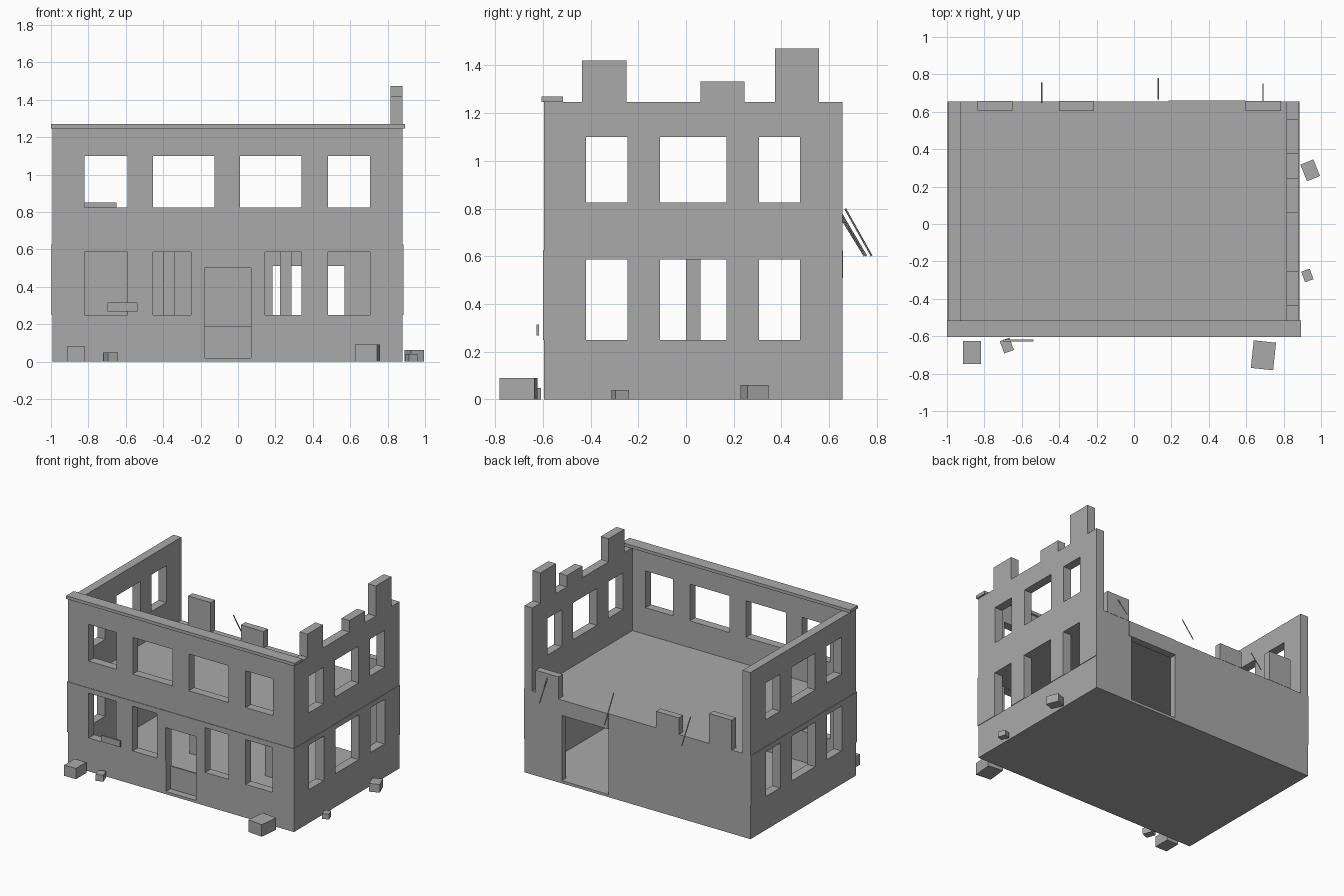
import bpy, bmesh, math
from mathutils import Matrix, Vector

if "Cube" in bpy.data.objects:
    bpy.data.objects.remove(bpy.data.objects["Cube"])

concrete = bpy.data.materials.new("concrete grey")
concrete.diffuse_color = (0.4, 0.4, 0.4, 1)
concrete.use_nodes = True
concrete.node_tree.nodes["Principled BSDF"].inputs["Base Color"].default_value = concrete.diffuse_color


def finish(name, bm):
    bmesh.ops.recalc_face_normals(bm, faces=bm.faces)
    me = bpy.data.meshes.new(name)
    bm.to_mesh(me)
    bm.free()
    me.materials.append(concrete)
    ob = bpy.data.objects.new(name, me)
    bpy.context.collection.objects.link(ob)
    return ob


def box(name, x, y, z, turn=0):
    """Box from (min, max) ranges, turned about its own vertical axis."""
    bm = bmesh.new()
    bmesh.ops.create_cube(bm, size=1)
    bm.transform(Matrix.Diagonal((x[1] - x[0], y[1] - y[0], z[1] - z[0], 1)))
    ob = finish(name, bm)
    ob.location = [(r[0] + r[1]) / 2 for r in (x, y, z)]
    ob.rotation_euler.z = math.radians(turn)
    return ob


def wall(name, axis, depth, solids, holes):
    """Upright slab: union of solid rectangles minus holes (u0, u1, z0, z1),
    running along axis and filling the depth range on the other axis."""
    rects = solids + holes
    us = sorted({v for r in rects for v in r[:2]})
    zs = sorted({v for r in rects for v in r[2:]})

    def inside(u, z, group):
        return any(r[0] < u < r[1] and r[2] < z < r[3] for r in group)

    def point(u, z, d):
        return (u, d, z) if axis == "x" else (d, u, z)

    bm = bmesh.new()
    for u0, u1 in zip(us, us[1:]):
        for z0, z1 in zip(zs, zs[1:]):
            u, z = (u0 + u1) / 2, (z0 + z1) / 2
            if inside(u, z, solids) and not inside(u, z, holes):
                bm.faces.new([bm.verts.new(point(a, b, depth[0])) for a, b in
                              ((u0, z0), (u1, z0), (u1, z1), (u0, z1))])
    bmesh.ops.remove_doubles(bm, verts=bm.verts, dist=1e-5)
    ext = bmesh.ops.extrude_face_region(bm, geom=bm.faces[:], use_keep_orig=True)
    moved = [g for g in ext["geom"] if isinstance(g, bmesh.types.BMVert)]
    shift = Vector(point(0, 0, depth[1] - depth[0]))
    bmesh.ops.translate(bm, verts=moved, vec=shift)
    return finish(name, bm)


def bar(name, a, b, r=0.004):
    """Thin rod between two points."""
    a, b = Vector(a), Vector(b)
    bm = bmesh.new()
    bmesh.ops.create_cone(bm, segments=6, radius1=r, radius2=r,
                          depth=(b - a).length, cap_ends=True)
    ob = finish(name, bm)
    ob.location = (a + b) / 2
    ob.rotation_euler = (b - a).to_track_quat("Z", "Y").to_euler()


# Overall sizes
L, R, F, B = -0.993, 0.88, -0.595, 0.655
T = 0.065                       # wall thickness
SILL, FLOOR, TOP = 0.25, 0.625, 1.247
LIP = 0.004                     # ground storey window band stands proud
LOW, HIGH = (SILL, 0.587), (0.825, 1.10)

# Floors
box("ground_floor", (L + 0.01, R - 0.01), (F + 0.01, B - 0.01), (0, 0.02))
box("upper_floor", (L + T, R - T), (F + T, B - 0.05), (0.59, FLOOR))

# Front wall in three bands with door and windows
door = (-0.18, 0.07, 0.02, 0.50)
low_front = [(a, b, *LOW) for a, b in
             ((-0.82, -0.59), (-0.455, -0.25), (0.145, 0.34), (0.48, 0.705))]
high_front = [(a, b, *HIGH) for a, b in
              ((-0.82, -0.59), (-0.455, -0.125), (0.01, 0.34), (0.48, 0.705))]
fx = (L + T, R - T)
wall("front_base", "x", (F, F + T), [(*fx, 0, SILL)], [(*door[:3], SILL)])
wall("front_window_band", "x", (F - LIP, F + T), [(*fx, SILL, FLOOR)],
     low_front + [(*door[:2], SILL, door[3])])
wall("front_upper_wall", "x", (F, F + T), [(*fx, FLOOR, TOP)], high_front)
box("front_cornice", (-1.0, 0.893), (-0.605, -0.515), (TOP, 1.27))
box("door_lower_panel", (-0.18, 0.07), (F + T - 0.012, F + T), (0.02, 0.19))

# Side walls, the right one with broken stubs on top
spans = ((-0.42, -0.245), (-0.11, 0.17), (0.305, 0.477))
stubs = [(-0.435, -0.25, TOP, 1.42), (0.06, 0.245, TOP, 1.333),
         (0.373, 0.558, TOP, 1.472)]
for side, outer, s, extra in (("left", L, 1, []), ("right", R, -1, stubs)):
    inner = outer + s * T
    wall(side + "_base", "y", (outer, inner), [(F, B, 0, SILL)], [])
    wall(side + "_window_band", "y", (outer - s * LIP, inner),
         [(F - LIP, B, SILL, FLOOR)], [(*u, *LOW) for u in spans])
    wall(side + "_upper_wall", "y", (outer, inner),
         [(F, B, FLOOR, TOP)] + extra, [(*u, *HIGH) for u in spans])

# Back wall, collapsed to the upper floor, with a wide opening and lintel
wall("back_wall", "x", (B - 0.05, B), [(*fx, 0, FLOOR)],
     [(0.185, 0.57, 0.02, 0.51)])
box("back_lintel", (0.185, 0.595), (B - 0.05, B + LIP), (0.51, FLOOR))
for i, (a, b, h) in enumerate(((-0.838, -0.65, 0.85), (-0.40, -0.213, 0.75),
                               (0.597, 0.785, 0.79))):
    box(f"back_wall_stub_{i}", (a, b), (B - 0.05, B + 0.002), (FLOOR, h))

# Interior columns
for i, x in enumerate((-0.37, 0.255)):
    box(f"column_{i}", (x - 0.03, x + 0.03), (0, 0.06), (0.02, 0.59))

# Bent reinforcement rods at the back
for i, (x, y0, z0, y1) in enumerate(((-0.493, 0.65, 0.78, 0.755),
                                     (0.13, 0.667, 0.80, 0.778),
                                     (0.69, 0.645, 0.77, 0.748))):
    bar(f"rod_{i}", (x, y0, z0), (x, y1, 0.602))

# Loose plank and fallen rubble
box("plank", (-0.697, -0.538), (-0.627, -0.617), (0.268, 0.315))
for i, (x, y, w, d, h, turn) in enumerate((
        (-0.867, -0.687, 0.097, 0.123, 0.08, 0),
        (-0.68, -0.65, 0.055, 0.07, 0.048, 20),
        (0.692, -0.702, 0.12, 0.148, 0.09, -6),
        (0.942, 0.287, 0.075, 0.095, 0.061, 22),
        (0.927, -0.275, 0.048, 0.06, 0.04, 20))):
    box(f"rubble_{i}", (x - w / 2, x + w / 2), (y - d / 2, y + d / 2),
        (0, h), turn)
